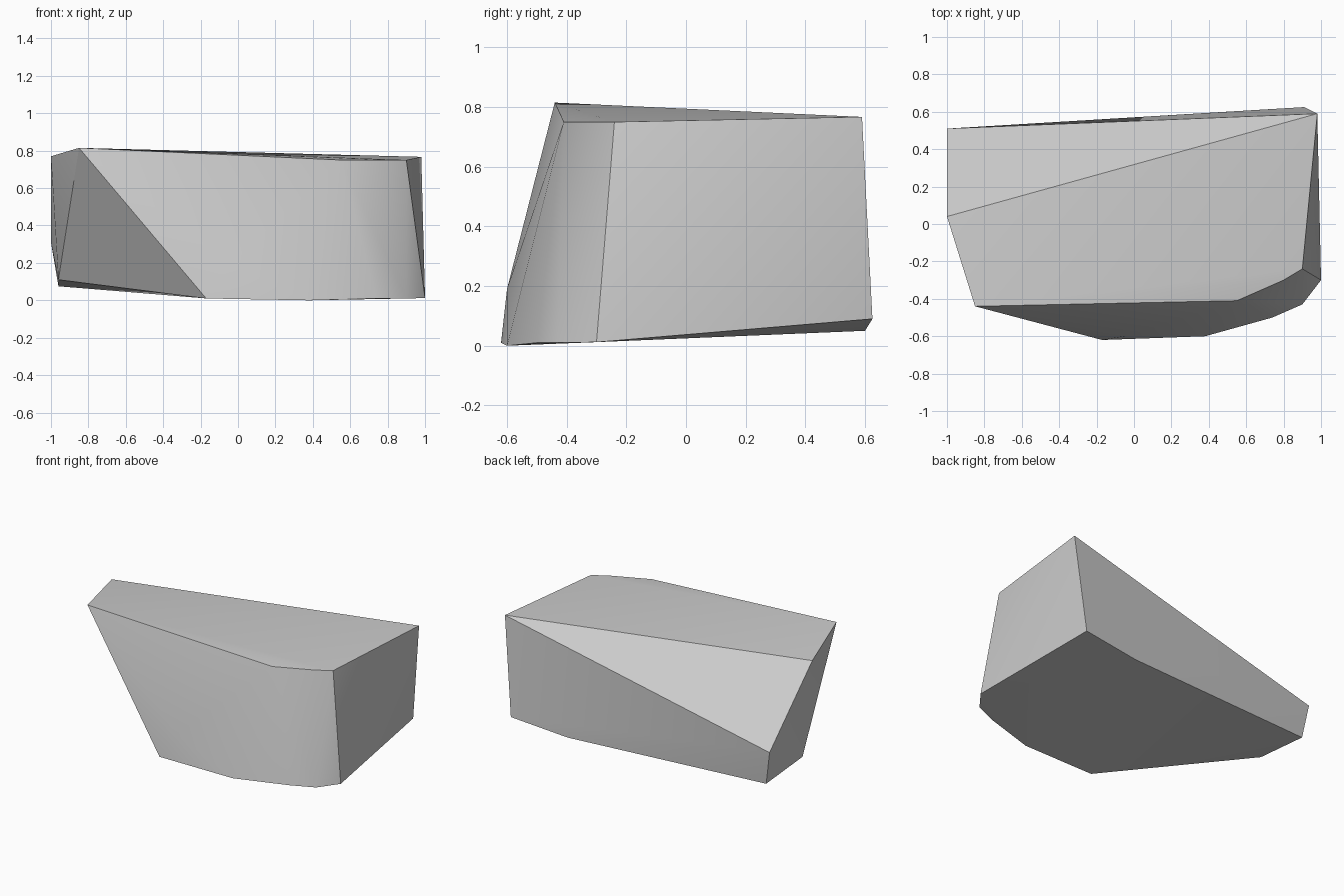
import bpy, bmesh, math

cube = bpy.data.objects.get("Cube")
if cube:
    bpy.data.objects.remove(cube, do_unlink=True)

# Grey stone
stone = bpy.data.materials.new("grey_stone")
stone.use_nodes = True
grey = (0.6, 0.6, 0.6, 1)
stone.diffuse_color = grey
stone.node_tree.nodes["Principled BSDF"].inputs["Base Color"].default_value = grey

# Corners of the chunk, ring by ring
top_rim = [(-0.85, -0.44, 0.815), (0.55, -0.41, 0.75), (0.80, -0.30, 0.75),
           (0.90, -0.24, 0.75), (0.98, 0.59, 0.767), (-1.0, 0.04, 0.77)]
front_foot = [(-0.17, -0.62, 0.01), (0.38, -0.60, 0), (0.74, -0.50, 0.01),
              (0.90, -0.43, 0.01), (1.0, -0.30, 0.012)]
back_foot = [(0.91, 0.625, 0.09), (0.49, 0.60, 0.05),
             (-0.96, 0.49, 0.075), (-0.96, 0.09, 0.11)]
bulges = [(-1.0, 0.51, 0.31), (-0.05, -0.60, 0.19)]

# The chunk is the hull of its corners
bm = bmesh.new()
for corner in top_rim + front_foot + back_foot + bulges:
    bm.verts.new(corner)
bmesh.ops.convex_hull(bm, input=bm.verts)
bmesh.ops.recalc_face_normals(bm, faces=bm.faces)
mesh = bpy.data.meshes.new("rock_chunk")
bm.to_mesh(mesh)
bm.free()
mesh.materials.append(stone)

rock = bpy.data.objects.new("rock_chunk", mesh)
bpy.context.collection.objects.link(rock)
bpy.ops.object.select_all(action="DESELECT")
rock.select_set(True)
bpy.context.view_layer.objects.active = rock
bpy.ops.object.shade_smooth_by_angle(angle=math.radians(30))
